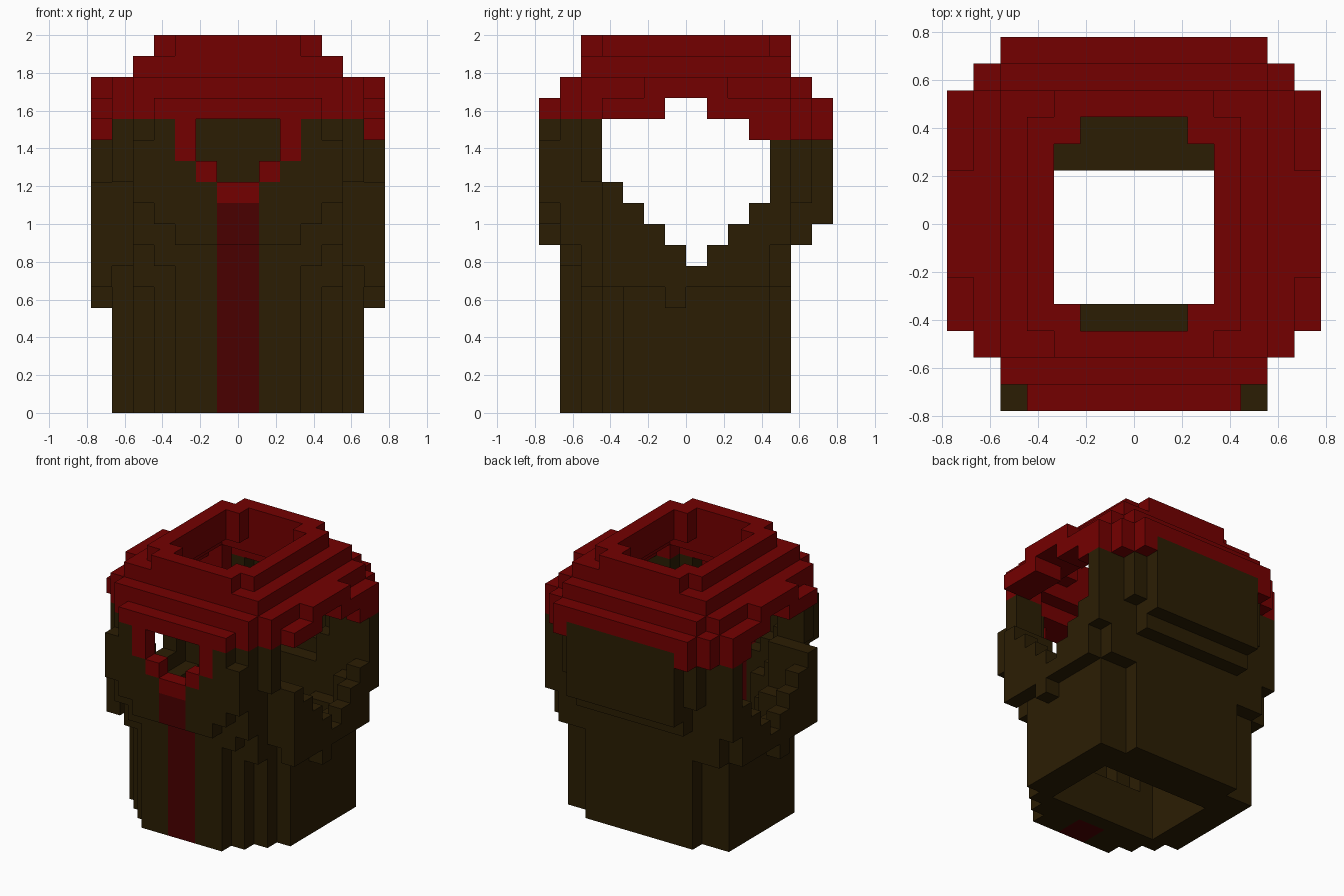
import bpy
import bmesh
from itertools import product
from mathutils import Vector

default_cube = bpy.data.objects.get("Cube")
if default_cube:
    bpy.data.objects.remove(default_cube, do_unlink=True)

UNIT = 1 / 9          # edge length of one block
cells = {}            # block position -> part name


def slab(part, half_width, front, back, bottom, top, inner=0):
    """Fill (or carve, when part is None) a left-right symmetric box of blocks."""
    for x, y, z in product(range(inner, half_width), range(front, back), range(bottom, top)):
        for side in (x, -x - 1):
            if part:
                cells[side, y, z] = part
            else:
                cells.pop((side, y, z), None)


def hollow(floor):
    """Remove every block above the floor that is enclosed on all sides."""
    around = list(product((-1, 0, 1), repeat=3))
    enclosed = [(x, y, z) for x, y, z in cells if z >= floor
                and all((x + a, y + b, z + c) in cells for a, b, c in around)]
    for cell in enclosed:
        del cells[cell]


def make_material(name, colour):
    material = bpy.data.materials.new(name)
    material.use_nodes = True
    material.diffuse_color = (*colour, 1)
    shader = material.node_tree.nodes["Principled BSDF"]
    shader.inputs["Base Color"].default_value = (*colour, 1)
    return material


def build_part(part, material):
    """Turn the blocks of one part into a mesh of their exposed faces."""
    bm = bmesh.new()
    corners = {}

    def corner(position):
        key = tuple(position)
        if key not in corners:
            corners[key] = bm.verts.new(Vector(key) * UNIT)
        return corners[key]

    for cell, owner in cells.items():
        if owner != part:
            continue
        for axis, direction in product(range(3), (0, 1)):
            neighbour = list(cell)
            neighbour[axis] += 1 if direction else -1
            if tuple(neighbour) in cells:
                continue
            ring = []
            for u, v in ((0, 0), (1, 0), (1, 1), (0, 1)):
                point = list(cell)
                point[axis] += direction
                point[(axis + 1) % 3] += u
                point[(axis + 2) % 3] += v
                ring.append(corner(point))
            bm.faces.new(ring if direction else ring[::-1])
    mesh = bpy.data.meshes.new(part)
    bm.to_mesh(mesh)
    bm.free()
    mesh.materials.append(material)
    bpy.context.collection.objects.link(bpy.data.objects.new(part, mesh))


ROBE, SHAWL, STRIPE = "robe", "shawl", "front_stripe"

# Robe skirt with stepped front corners and a flat back
slab(ROBE, 6, -3, 4, 0, 14)
slab(ROBE, 5, -4, -3, 0, 14)
slab(ROBE, 4, -5, -4, 0, 14)
slab(ROBE, 3, -6, -5, 0, 14)
slab(ROBE, 4, 4, 5, 0, 14)

# Chest swelling out in steps towards the front
for half_width, front, bottom in (
        (6, -4, 7), (6, -5, 11), (5, -5, 6), (4, -6, 7), (5, -6, 8),
        (3, -7, 8), (4, -7, 9)):
    slab(ROBE, half_width, front, front + 1, bottom, 14)
slab(ROBE, 5, -7, -6, 10, 13)

# Sleeve rims and back panel
slab(ROBE, 7, -4, 4, 6, 14, inner=6)
slab(ROBE, 7, -1, 0, 5, 6, inner=6)
slab(ROBE, 7, 4, 5, 8, 14, inner=6)
slab(ROBE, 6, 4, 5, 6, 14)
slab(ROBE, 4, 5, 6, 8, 14)
slab(ROBE, 5, 5, 6, 10, 14)
slab(ROBE, 4, 6, 7, 9, 14)

# Shawl: stacked tiers, narrowing to the collar
slab(SHAWL, 7, 3, 5, 13, 14, inner=4)
slab(SHAWL, 6, 5, 6, 13, 14, inner=4)
slab(SHAWL, 5, 6, 7, 13, 14, inner=4)
slab(SHAWL, 7, -4, 5, 14, 15)
slab(SHAWL, 6, -5, 6, 14, 15)
slab(SHAWL, 5, -6, 7, 14, 15)
slab(SHAWL, 4, -7, -6, 14, 15)
slab(SHAWL, 7, -2, 2, 15, 16)
slab(SHAWL, 6, -5, 5, 15, 16)
slab(SHAWL, 5, -6, 6, 15, 16)
slab(SHAWL, 5, -5, 5, 16, 17)
slab(SHAWL, 4, -4, 4, 17, 18)
slab(SHAWL, 3, -5, 5, 17, 18)

# Shawl ends meeting in a V on the chest
slab(SHAWL, 3, -7, -5, 12, 14, inner=2)
slab(SHAWL, 2, -7, -5, 11, 12, inner=1)
slab(SHAWL, 1, -7, -5, 10, 11)

# Dark stripe down the front
slab(STRIPE, 1, -6, -4, 0, 10)
slab(STRIPE, 1, -7, -6, 8, 10)

# Hollow inside, open at the hem and the collar
hollow(3)
slab(None, 4, -3, 2, 0, 3)
slab(None, 3, -3, 3, 16, 18)
slab(None, 2, -4, 4, 16, 18)

# Neck opening at the front
slab(None, 2, -7, -4, 12, 14)
slab(None, 1, -7, -4, 11, 12)

# Pointed armholes: front and back limit of each row, from the bottom up
armhole = ((0, 1), (-1, 2), (-2, 3), (-3, 4), (-4, 4), (-4, 4), (-4, 3), (-1, 1))
for row, (front, back) in enumerate(armhole, start=7):
    slab(None, 7, front, back, row, row + 1, inner=4)

# Colours
build_part(ROBE, make_material("dark brown cloth", (0.024, 0.0125, 0.001)))
build_part(SHAWL, make_material("deep red cloth", (0.175, 0.0, 0.0)))
build_part(STRIPE, make_material("dark maroon cloth", (0.068, 0.0, 0.0)))
